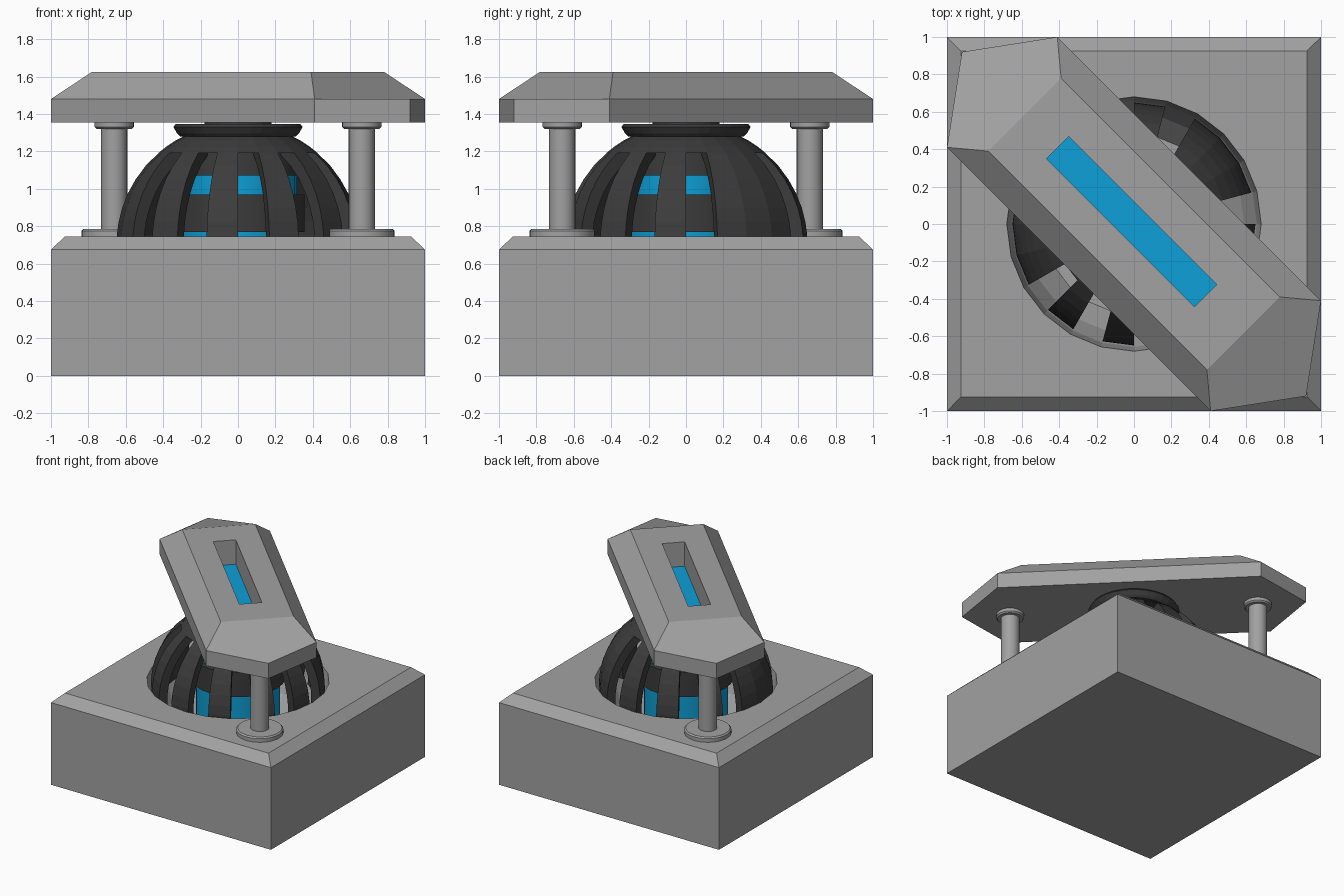
import bpy, bmesh
from math import sin, cos, pi, radians, sqrt
from mathutils import Matrix

cube = bpy.data.objects.get("Cube")
if cube:
    bpy.data.objects.remove(cube, do_unlink=True)


def material(name, rgb):
    m = bpy.data.materials.new(name)
    m.use_nodes = True
    m.diffuse_color = (*rgb, 1)
    m.node_tree.nodes["Principled BSDF"].inputs["Base Color"].default_value = (*rgb, 1)
    return m


GREY = material("grey metal", (0.36, 0.36, 0.36))
DARK = material("dark metal", (0.045, 0.045, 0.045))
BLUE = material("blue glow", (0.004, 0.35, 0.68))


def finish(bm, name, mat, smooth=False):
    bmesh.ops.remove_doubles(bm, verts=bm.verts, dist=0.0001)
    bmesh.ops.recalc_face_normals(bm, faces=bm.faces)
    mesh = bpy.data.meshes.new(name)
    bm.to_mesh(mesh)
    bm.free()
    ob = bpy.data.objects.new(name, mesh)
    bpy.context.collection.objects.link(ob)
    mesh.materials.append(mat)
    if smooth:
        bpy.ops.object.select_all(action='DESELECT')
        ob.select_set(True)
        bpy.context.view_layer.objects.active = ob
        bpy.ops.object.shade_smooth_by_angle(angle=radians(35))
    return ob


def loft(bm, rings):
    """Join equal-length rings of points and cap both ends."""
    rows = [[bm.verts.new(p) for p in ring] for ring in rings]
    n = len(rows[0])
    for a, b in zip(rows, rows[1:]):
        for i in range(n):
            j = (i + 1) % n
            bm.faces.new((a[i], a[j], b[j], b[i]))
    bm.faces.new(rows[0])
    bm.faces.new(rows[-1])


def lathe(name, profile, mat, segs=24, at=(0, 0), smooth=False):
    bm = bmesh.new()
    loft(bm, [[(at[0] + r * cos(2 * pi * i / segs), at[1] + r * sin(2 * pi * i / segs), z)
               for i in range(segs)] for r, z in profile])
    return finish(bm, name, mat, smooth)


def cut(ob, cutter):
    cutter.hide_render = True
    mod = ob.modifiers.new("cut", 'BOOLEAN')
    mod.object = cutter
    mod.solver = 'EXACT'
    bpy.context.view_layer.objects.active = ob
    bpy.ops.object.modifier_apply(modifier=mod.name)
    bpy.data.objects.remove(cutter, do_unlink=True)


def diagonal_box(name, length, width, z0, z1, mat):
    bm = bmesh.new()
    bmesh.ops.create_cube(bm, size=1)
    place = Matrix.Translation((-0.013, 0.013, (z0 + z1) / 2)) @ Matrix.Rotation(-pi / 4, 4, 'Z')
    bm.transform(place @ Matrix.Diagonal((length, width, z1 - z0, 1)))
    return finish(bm, name, mat)


# Base block with a chamfered top edge and a round bowl
def square(h, z):
    return [(-h, -h, z), (h, -h, z), (h, h, z), (-h, h, z)]


bm = bmesh.new()
loft(bm, [square(1, 0), square(1, 0.675), square(0.925, 0.745)])
base = finish(bm, "base_block", GREY)
bowl = [(0.68, 0.8), (0.68, 0.745)]
bowl += [(0.68 * cos(a), 0.745 - 0.68 * sin(a)) for a in map(radians, (15, 30, 45))]
cut(base, lathe("bowl_cutter", bowl, GREY))

# Dome shell: curved ribs under a solid upper band
CENTRE, OUT, IN = 0.70, 0.65, 0.58


def arc(radius, z0, z1, steps):
    heights = [z0 + (z1 - z0) * i / steps for i in range(steps + 1)]
    return [(sqrt(radius ** 2 - (z - CENTRE) ** 2), z) for z in heights]


rib_section = arc(OUT, 0.6, 1.2, 8) + arc(IN, 1.2, 0.6, 8)
bm = bmesh.new()
for k in range(12):
    # Two ribs are double width
    first = 180 if k == 6 else 15 + 30 * k
    last = 45 if k == 0 else 30 + 30 * k
    angles = [radians(a) for a in range(first, last + 1, 15)]
    loft(bm, [[(r * cos(a), r * sin(a), z) for r, z in rib_section] for a in angles])
finish(bm, "dome_ribs", DARK)

lathe("dome_band", arc(OUT, 1.19, 1.29, 3), DARK)
lathe("dome_collar", [(0.31, 1.28), (0.325, 1.295), (0.345, 1.33), (0.335, 1.345)], DARK, 32)
lathe("dome_cap", [(0.18, 1.34), (0.18, 1.36)], DARK)

# Glowing core with dark sleeves around it
lathe("core", [(0.315, 0.3), (0.315, 1.2)], BLUE, smooth=True)
lathe("lower_sleeve", [(0.355, 0.77), (0.355, 0.97)], DARK, smooth=True)
lathe("upper_sleeve", [(0.325, 1.07), (0.325, 1.2)], DARK, smooth=True)

# Diagonal top plate, mirrored end for end
half_rim = [(-1, 0.41), (-0.92, 0.92), (-0.41, 1)]
half_top = [(-0.78, 0.39), (-0.39, 0.78)]


def both_ends(points, z):
    return [(x, y, z) for x, y in points] + [(-x, -y, z) for x, y in points]


bm = bmesh.new()
low, rim, top = ([bm.verts.new(p) for p in both_ends(pts, z)]
                 for pts, z in ((half_rim, 1.355), (half_rim, 1.48), (half_top, 1.625)))
bm.faces.new(low)
bm.faces.new(top)
for i in range(6):
    j = (i + 1) % 6
    bm.faces.new((low[i], low[j], rim[j], rim[i]))
for e in (0, 1):
    r, t = 3 * e, 2 * e
    bm.faces.new((rim[r], rim[r + 1], rim[r + 2], top[t + 1], top[t]))
    bm.faces.new((rim[r + 2], rim[(r + 3) % 6], top[(t + 2) % 4], top[t + 1]))
plate = finish(bm, "top_plate", GREY)
cut(plate, diagonal_box("slot_cutter", 1.12, 0.17, 1.42, 1.7, GREY))
diagonal_box("slot_light", 1.12, 0.17, 1.418, 1.425, BLUE)

# Posts with a foot and a top flange
post = [(0.175, 0.70), (0.175, 0.775), (0.165, 0.785), (0.07, 0.785),
        (0.07, 1.32), (0.095, 1.32), (0.105, 1.33), (0.105, 1.357)]
for side, name in ((1, "left_post"), (-1, "right_post")):
    lathe(name, post, GREY, 32, (0.662 * side, -0.662 * side), smooth=True)
